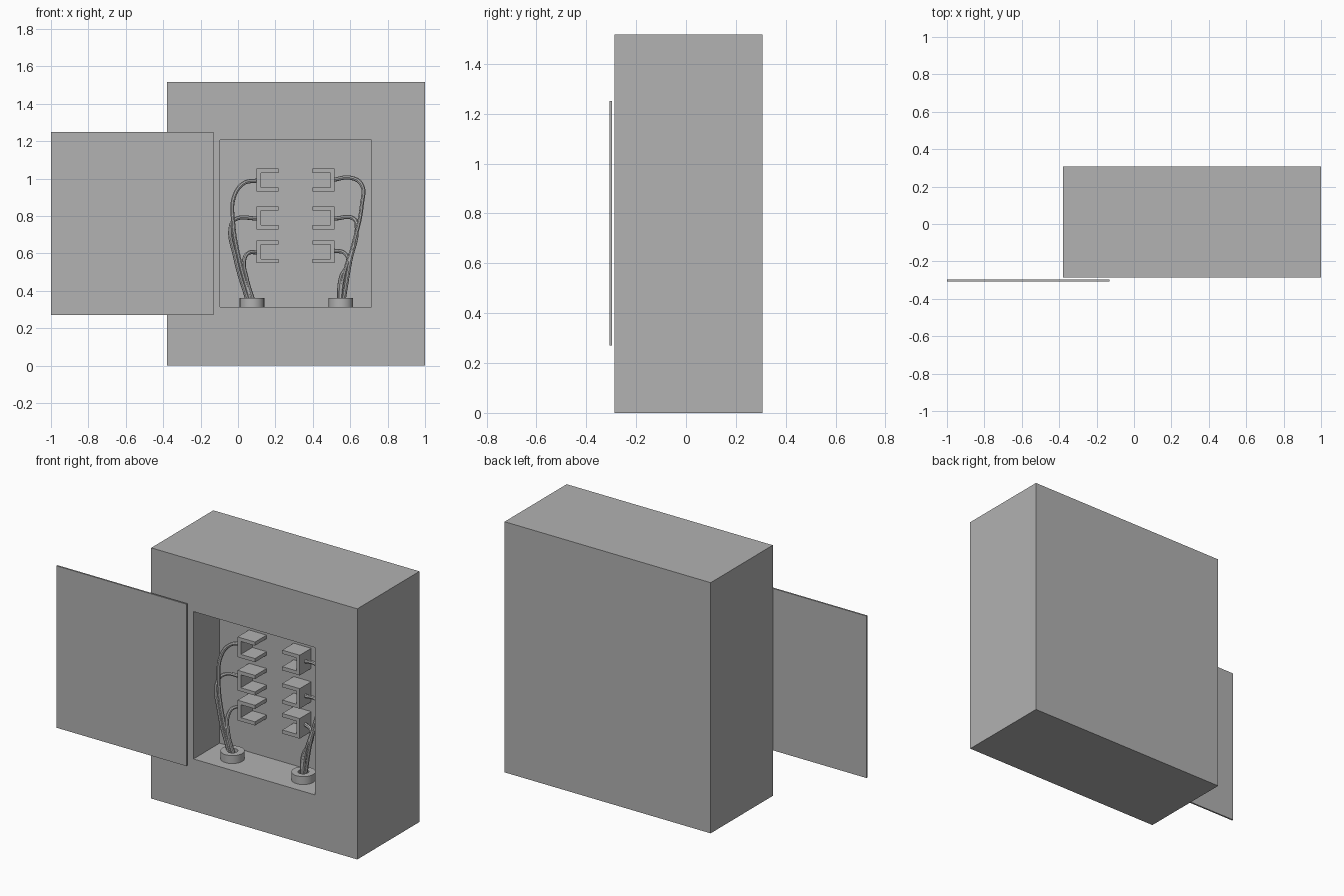
import bpy, bmesh, math
from mathutils import Vector

if "Cube" in bpy.data.objects:
    bpy.data.objects.remove(bpy.data.objects["Cube"], do_unlink=True)

GREY = (0.445, 0.445, 0.445, 1)
grey = bpy.data.materials.new("plain grey")
grey.use_nodes = True
grey.diffuse_color = GREY
grey.node_tree.nodes["Principled BSDF"].inputs["Base Color"].default_value = GREY


def finish(bm, name):
    bmesh.ops.recalc_face_normals(bm, faces=bm.faces)
    mesh = bpy.data.meshes.new(name)
    bm.to_mesh(mesh)
    bm.free()
    mesh.materials.append(grey)
    ob = bpy.data.objects.new(name, mesh)
    bpy.context.collection.objects.link(ob)
    return ob


def box_mesh(lo, hi):
    bm = bmesh.new()
    bmesh.ops.create_cube(bm, size=1)
    lo, hi = Vector(lo), Vector(hi)
    for v in bm.verts:
        v.co = (lo + hi) / 2 + v.co * (hi - lo)
    return bm


def smooth(ob):
    bpy.ops.object.select_all(action='DESELECT')
    ob.select_set(True)
    bpy.context.view_layer.objects.active = ob
    bpy.ops.object.shade_smooth_by_angle(angle=math.radians(40))


FRONT, BACK_WALL = -0.287, -0.037
FLOOR, CEILING = 0.315, 1.207
LEFT, RIGHT = -0.097, 0.715

# Cabinet: inset the front face to the opening, then push it in
bm = box_mesh((-0.38, FRONT, 0), (1.0, 0.307, 1.517))
bm.normal_update()
front = min(bm.faces, key=lambda f: f.calc_center_median().y)
bmesh.ops.inset_region(bm, faces=[front], thickness=0.2)
mid = front.calc_center_median()
for v in front.verts:
    v.co.x = LEFT if v.co.x < mid.x else RIGHT
    v.co.z = FLOOR if v.co.z < mid.z else CEILING
recess = bmesh.ops.extrude_discrete_faces(bm, faces=[front])["faces"][0]
for v in recess.verts:
    v.co.y = BACK_WALL
finish(bm, "cabinet")

# Door panel
finish(box_mesh((-1.0, -0.307, 0.27), (-0.131, -0.297, 1.25)), "door")


# C-shaped terminal clips on the back wall; side is +1 when opening to +x
def clip(name, x, z, side):
    w, h, t = 0.117, 0.122, 0.022
    outline = [(0, 0), (w, 0), (w, t), (t, t), (t, h - t), (w, h - t), (w, h), (0, h)]
    bm = bmesh.new()
    face = bm.faces.new([bm.verts.new((x + side * u, BACK_WALL, z + v)) for u, v in outline])
    ext = bmesh.ops.extrude_face_region(bm, geom=[face])["geom"]
    moved = [g for g in ext if isinstance(g, bmesh.types.BMVert)]
    bmesh.ops.translate(bm, verts=moved, vec=(0, -0.11, 0))
    finish(bm, name)


for i, z in enumerate((0.931, 0.729, 0.548)):
    clip(f"right_clip_{i + 1}", 0.1, z, 1)
    clip(f"left_clip_{i + 1}", 0.516, z, -1)

# Cable collars on the recess floor
COLLAR_Y = -0.16


def collar(name, x):
    bm = bmesh.new()
    section = [(0.03, 0), (0.066, 0), (0.066, 0.048), (0.03, 0.048)]
    verts = [bm.verts.new((x + r, COLLAR_Y, FLOOR + h)) for r, h in section]
    edges = [bm.edges.new((verts[i], verts[(i + 1) % 4])) for i in range(4)]
    bmesh.ops.spin(bm, geom=verts + edges, cent=(x, COLLAR_Y, 0), axis=(0, 0, 1),
                   angle=math.tau, steps=24)
    bmesh.ops.remove_doubles(bm, verts=bm.verts, dist=0.0005)
    smooth(finish(bm, name))


collar("right_collar", 0.075)
collar("left_collar", 0.55)


# Cables: depth eases from the clip to the collar along the path
def cable(name, path):
    curve = bpy.data.curves.new(name, 'CURVE')
    curve.dimensions = '3D'
    curve.bevel_depth = 0.011
    curve.bevel_resolution = 2
    curve.resolution_u = 8
    curve.use_fill_caps = True
    spline = curve.splines.new('BEZIER')
    spline.bezier_points.add(len(path) - 1)
    for i, (p, (x, z)) in enumerate(zip(spline.bezier_points, path)):
        ease = min(1, 1.4 * i / (len(path) - 1))
        p.co = (x, -0.092 + (COLLAR_Y + 0.092) * ease, z)
        p.handle_left_type = p.handle_right_type = 'AUTO'
    curve.materials.append(grey)
    ob = bpy.data.objects.new(name, curve)
    bpy.context.collection.objects.link(ob)
    bpy.ops.object.select_all(action='DESELECT')
    ob.select_set(True)
    bpy.context.view_layer.objects.active = ob
    bpy.ops.object.convert(target='MESH')
    smooth(bpy.context.view_layer.objects.active)


cable("right_cable_1", [(0.102, 0.99), (0.03, 0.975), (-0.022, 0.9), (-0.025, 0.76),
                        (0.0, 0.6), (0.075, 0.32)])
cable("right_cable_2", [(0.102, 0.787), (-0.01, 0.785), (-0.037, 0.75),
                        (-0.015, 0.58), (0.06, 0.32)])
cable("right_cable_3", [(0.102, 0.606), (0.055, 0.602), (0.032, 0.56),
                        (0.045, 0.47), (0.09, 0.32)])
cable("left_cable_1", [(0.514, 0.995), (0.6, 1.005), (0.66, 0.97), (0.662, 0.86),
                       (0.62, 0.66), (0.56, 0.46), (0.545, 0.32)])
cable("left_cable_2", [(0.514, 0.787), (0.62, 0.785), (0.635, 0.73),
                       (0.6, 0.56), (0.56, 0.32)])
cable("left_cable_3", [(0.514, 0.615), (0.57, 0.602), (0.59, 0.555),
                       (0.55, 0.47), (0.54, 0.32)])
